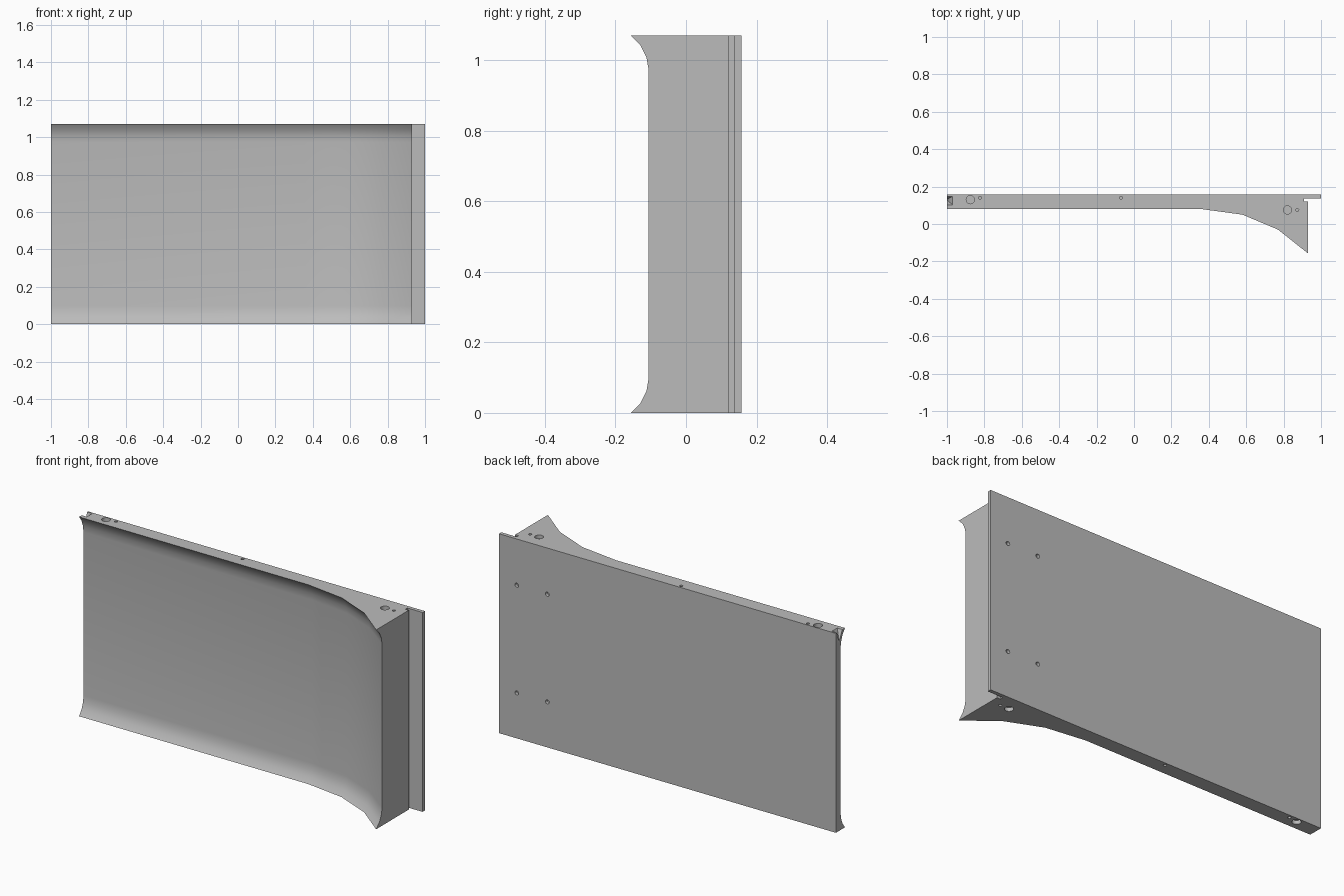
import bpy
import bmesh
import math
from mathutils import Matrix, Vector

if "Cube" in bpy.data.objects:
    bpy.data.objects.remove(bpy.data.objects["Cube"], do_unlink=True)

HEIGHT = 1.07
BACK = 0.157

grey = bpy.data.materials.new("plain grey")
grey.use_nodes = True
grey.diffuse_color = (0.5, 0.5, 0.5, 1)
grey.node_tree.nodes["Principled BSDF"].inputs["Base Color"].default_value = (0.5, 0.5, 0.5, 1)


def make_object(name, bm):
    bmesh.ops.recalc_face_normals(bm, faces=bm.faces)
    mesh = bpy.data.meshes.new(name)
    bm.to_mesh(mesh)
    bm.free()
    mesh.materials.append(grey)
    obj = bpy.data.objects.new(name, mesh)
    bpy.context.collection.objects.link(obj)
    return obj


# Front curve in plan: x, y at the rim, setback between the rims
front = [(-1, 0.08, 0.038), (0.36, 0.08, 0.038), (0.58, 0.05, 0.041),
         (0.77, -0.03, 0.045), (0.93, -0.157, 0.051)]
# Flared end, slot and overhanging back plate
rear = [(0.93, 0.12), (0.91, 0.12), (0.91, 0.137), (1, 0.137), (1, BACK), (-1, BACK)]
# Rim curve: distance from the edge, share of the setback
rim = [(0, 0), (0.028, 0.55), (0.062, 0.88), (0.097, 1)]
rows = rim + [(HEIGHT - d, s) for d, s in reversed(rim)]

# Panel lofted upward row by row
bm = bmesh.new()
loops = []
for z, share in rows:
    outline = [(x, y + setback * share) for x, y, setback in front] + rear
    loops.append([bm.verts.new((x, y, z)) for x, y in outline])
for low, high in zip(loops, loops[1:]):
    for i in range(len(low)):
        j = (i + 1) % len(low)
        bm.faces.new((low[i], low[j], high[j], high[i]))
bm.faces.new(loops[0])
bm.faces.new(loops[-1])
panel = make_object("curved_panel", bm)

# Cutters for blind holes and the corner pocket
bm = bmesh.new()


def drill(position, radius, depth, rotation=Matrix()):
    bmesh.ops.create_cone(bm, cap_ends=True, segments=24, radius1=radius, radius2=radius,
                          depth=depth * 2, matrix=Matrix.Translation(position) @ rotation)


for z in (0, HEIGHT):
    for x, y in ((-0.875, 0.13), (0.82, 0.075)):
        drill((x, y, z), 0.022, 0.02)
    for x, y in ((-0.823, 0.14), (-0.07, 0.14), (0.873, 0.075)):
        drill((x, y, z), 0.008, 0.03)

sideways = Matrix.Rotation(math.pi / 2, 4, "X")
for x in (0.714, 0.895):
    for z in (0.244, 0.822):
        drill((x, BACK, z), 0.011, 0.017, sideways)

# Tapered pocket in the upper corner
top = [bm.verts.new((x, y, HEIGHT + 0.005))
       for x, y in ((-1.035, 0.1), (-0.967, 0.1), (-0.967, 0.15), (-1.035, 0.15))]
tip = bm.verts.new(Vector((-1.001, 0.13, HEIGHT - 0.055)))
bm.faces.new(top)
for i in range(4):
    bm.faces.new((top[i], top[(i + 1) % 4], tip))
cutter = make_object("hole_cutter", bm)
cutter.hide_render = True

bpy.context.view_layer.objects.active = panel
bpy.ops.object.select_all(action="DESELECT")
panel.select_set(True)
cut = panel.modifiers.new("holes", "BOOLEAN")
cut.operation = "DIFFERENCE"
cut.solver = "EXACT"
cut.object = cutter
bpy.ops.object.modifier_apply(modifier=cut.name)
bpy.data.objects.remove(cutter, do_unlink=True)

bpy.ops.object.shade_smooth_by_angle(angle=math.radians(30))
